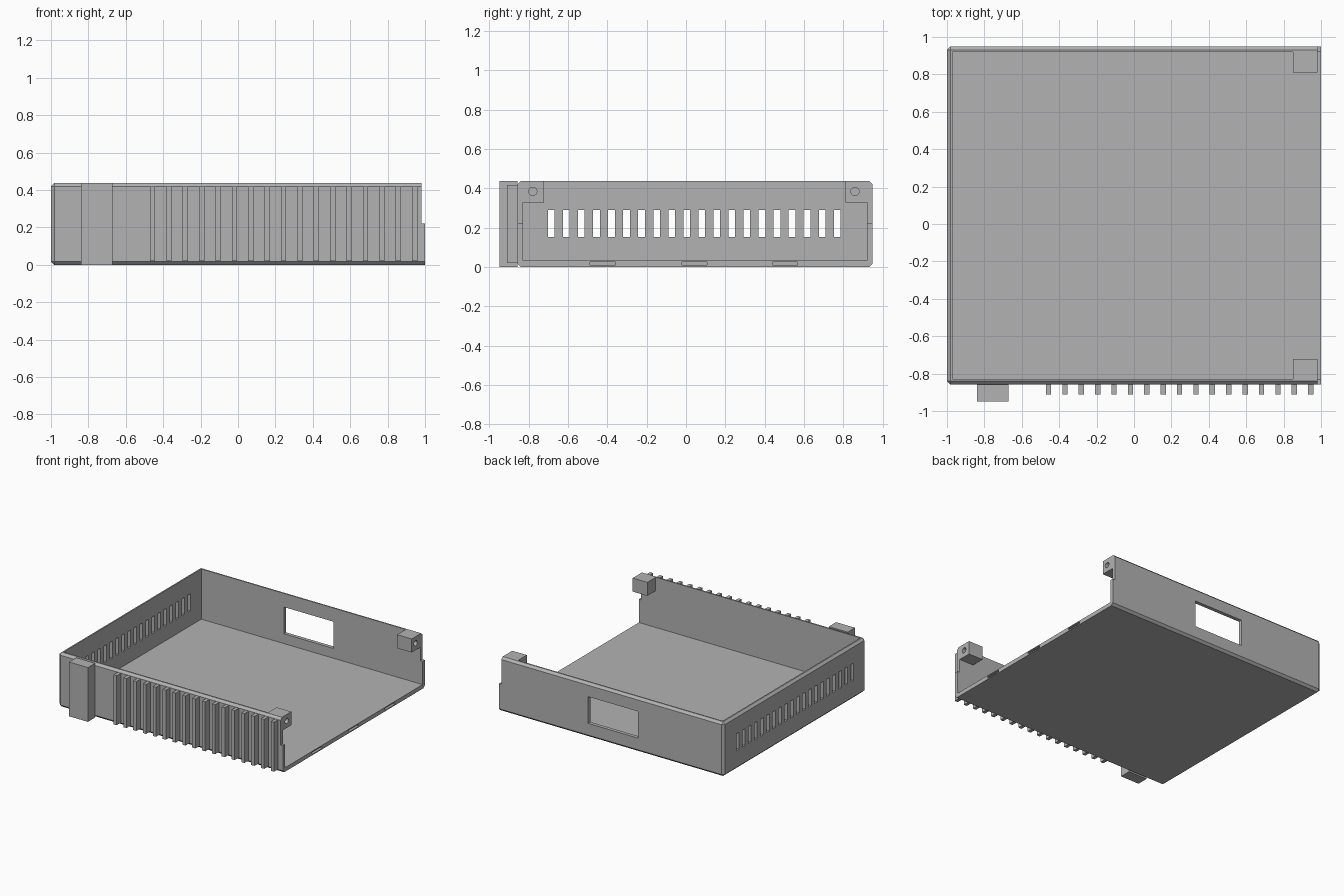
import bpy
import bmesh
from mathutils import Matrix

old = bpy.data.objects.get("Cube")
if old:
    bpy.data.objects.remove(old, do_unlink=True)

GREY = (0.45, 0.45, 0.45, 1)
plastic = bpy.data.materials.new("grey plastic")
plastic.use_nodes = True
plastic.diffuse_color = GREY
plastic.node_tree.nodes["Principled BSDF"].inputs["Base Color"].default_value = GREY

# Main dimensions
H = 0.437
FRONT, BACK = -0.858, 0.949
WALL, FLOOR, CHAMFER = 0.029, 0.033, 0.018
END = 0.98
STEP = 0.22


def finish(name, bm):
    bmesh.ops.recalc_face_normals(bm, faces=bm.faces)
    mesh = bpy.data.meshes.new(name)
    bm.to_mesh(mesh)
    bm.free()
    mesh.materials.append(plastic)
    obj = bpy.data.objects.new(name, mesh)
    bpy.context.collection.objects.link(obj)
    return obj


def add_box(bm, x, y, z):
    size = [b - a for a, b in (x, y, z)]
    mid = [(a + b) / 2 for a, b in (x, y, z)]
    bmesh.ops.create_cube(bm, matrix=Matrix.Translation(mid) @ Matrix.Diagonal(size + [1]))


def boxes(name, ranges):
    bm = bmesh.new()
    for r in ranges:
        add_box(bm, *r)
    return finish(name, bm)


def cut(obj, cutter):
    cutter.hide_render = True
    mod = obj.modifiers.new("cut", "BOOLEAN")
    mod.operation = "DIFFERENCE"
    mod.solver = "EXACT"
    mod.object = cutter
    graph = bpy.context.evaluated_depsgraph_get()
    mesh = bpy.data.meshes.new_from_object(obj.evaluated_get(graph))
    obj.modifiers.clear()
    obj.data = mesh
    bpy.data.objects.remove(cutter, do_unlink=True)


# Tray: chamfered block, square at its open end
bm = bmesh.new()
add_box(bm, (-1, 1), (FRONT, BACK), (0, H))
edges = [e for e in bm.edges if any(v.co.x < 0 for v in e.verts)]
bmesh.ops.bevel(bm, geom=edges, offset=CHAMFER, segments=1, affect="EDGES")
tray = finish("tray", bm)

# Hollow, open at the top and at one end
inner_y = (FRONT + WALL, BACK - WALL)
cut(tray, boxes("hollow", [((-1 + WALL, 1.1), inner_y, (FLOOR, 1))]))

# Stepped wall ends
cut(tray, boxes("wall_step", [((END, 1.1), (-1, 1), (STEP, 1))]))

# Window in the back wall
cut(tray, boxes("window", [((-0.235, 0.207), (0.9, 1), (0.112, 0.327))]))

# Row of vents in the closed end
vents = [-0.685 + 0.0765 * i for i in range(20)]
cut(tray, boxes("vents", [((-1.1, -0.9), (y - 0.017, y + 0.017), (0.152, 0.289))
                          for y in vents]))

# Latch pockets in the open floor edge
cut(tray, boxes("pockets", [((END, 1.1), (y - 0.064, y + 0.064), (0.009, 0.026))
                            for y in (-0.423, 0.043, 0.503)]))

# Screw blocks at the open corners
for name, y, hole_y in (("front_screw_block", (inner_y[0], -0.722), -0.779),
                        ("back_screw_block", (0.81, inner_y[1]), 0.859)):
    block = boxes(name, [((0.85, END), y, (0.328, H))])
    bm = bmesh.new()
    place = Matrix.Translation((END, hole_y, 0.384)) @ Matrix.Rotation(1.5708, 4, "Y")
    bmesh.ops.create_cone(bm, cap_ends=True, segments=24, radius1=0.021,
                          radius2=0.021, depth=0.2, matrix=place)
    cut(block, finish("screw_hole", bm))

# Grip ribs and end pad on the front wall
ribs = [-0.457 + 0.0876 * i for i in range(17)]
boxes("front_ribs", [((x - 0.014, x + 0.014), (-0.911, FRONT + 0.005), (0.02, 0.418))
                     for x in ribs])
boxes("front_pad", [((-0.84, -0.672), (-0.949, FRONT + 0.001), (0, H))])
